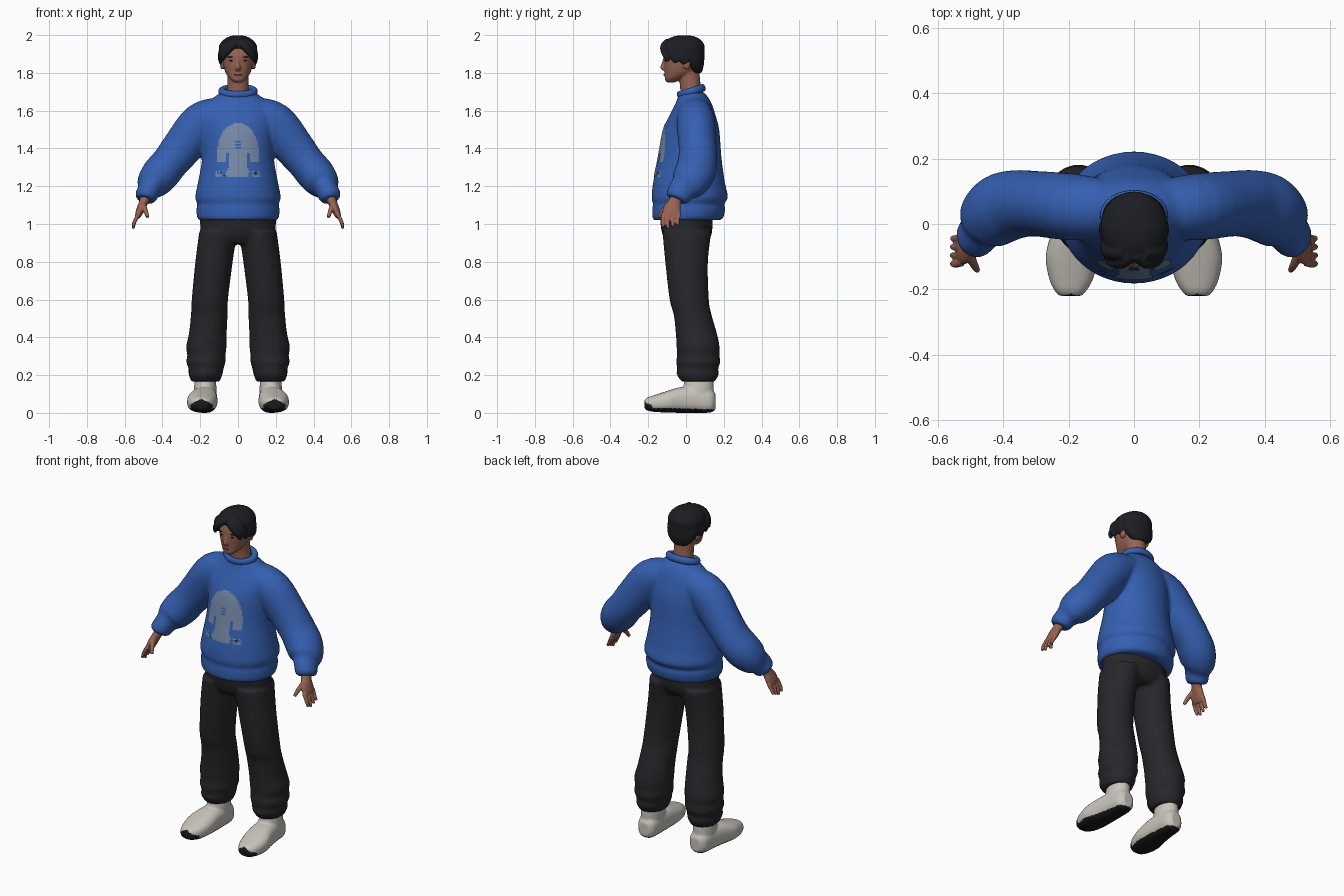
import bpy, bmesh, math, random
from mathutils import Vector, Matrix
from mathutils.bvhtree import BVHTree

random.seed(4)
cube = bpy.data.objects.get("Cube")
if cube:
    bpy.data.objects.remove(cube, do_unlink=True)


def material(name, r, g, b):
    m = bpy.data.materials.new(name)
    m.use_nodes = True
    m.diffuse_color = (r, g, b, 1)
    bsdf = m.node_tree.nodes["Principled BSDF"]
    bsdf.inputs["Base Color"].default_value = (r, g, b, 1)
    bsdf.inputs["Roughness"].default_value = 0.8
    return m


BLUE = material("sweater blue", .035, .115, .44)
CHARCOAL = material("trouser charcoal", .02, .02, .025)
BLACK = material("hair black", .012, .013, .016)
SKIN = material("skin brown", .31, .125, .085)
LIP = material("lip brown", .22, .075, .06)
WHITE = material("shoe off white", .58, .55, .5)
RUBBER = material("sole black", .01, .01, .011)
GREY = material("print grey blue", .18, .25, .39)
CREAM = material("print cream", .53, .51, .45)

X, Y, Z = Vector((1, 0, 0)), Vector((0, 1, 0)), Vector((0, 0, 1))


def spline(a, b, c, d, t):
    return [(2 * q + (r - p) * t + (2 * p - 5 * q + 4 * r - s) * t * t
             + (3 * q - p - 3 * r + s) * t ** 3) / 2 for p, q, r, s in zip(a, b, c, d)]


def loft(bm, rings, axis=None, ref=Y, side=1, sides=28, power=2, steps=4):
    """Closed smooth tube through rings of (x, y, z, radius_u, radius_v)."""
    n, dense = len(rings), []
    for i in range(n - 1):
        a, d = rings[max(i - 1, 0)], rings[min(i + 2, n - 1)]
        dense += [spline(a, rings[i], rings[i + 1], d, k / steps) for k in range(steps)]
    dense.append(rings[-1])
    mids = [Vector((r[0] * side, r[1], r[2])) for r in dense]
    loops = []
    for i, r in enumerate(dense):
        t = axis or (mids[min(i + 1, len(mids) - 1)] - mids[max(i - 1, 0)]).normalized()
        v = (ref - t * ref.dot(t)).normalized()
        u = v.cross(t)
        loop = []
        for k in range(sides):
            c, s = math.cos(math.tau * k / sides), math.sin(math.tau * k / sides)
            c = math.copysign(abs(c) ** (2 / power), c)
            s = math.copysign(abs(s) ** (2 / power), s)
            loop.append(bm.verts.new(mids[i] + u * c * r[3] + v * s * r[4]))
        loops.append(loop)
    for p, q in zip(loops, loops[1:]):
        for k in range(sides):
            j = (k + 1) % sides
            bm.faces.new((p[k], p[j], q[j], q[k]))
    bm.faces.new(loops[0])
    bm.faces.new(loops[-1])


def ball(bm, x, y, z, rx, ry, rz):
    m = Matrix.Translation((x, y, z)) @ Matrix.Diagonal((rx, ry, rz, 1))
    bmesh.ops.create_uvsphere(bm, u_segments=20, v_segments=12, radius=1, matrix=m)


def finish(name, bm, mats, voxel=None, smooth=3):
    """Turn the parts into one object, optionally fused into one skin."""
    bmesh.ops.recalc_face_normals(bm, faces=bm.faces)
    ob = bpy.data.objects.new(name, bpy.data.meshes.new(name))
    bm.to_mesh(ob.data)
    bm.free()
    bpy.context.collection.objects.link(ob)
    if voxel:
        rem = ob.modifiers.new("fuse", 'REMESH')
        rem.mode, rem.voxel_size = 'VOXEL', voxel
        soft = ob.modifiers.new("soften", 'SMOOTH')
        soft.factor, soft.iterations = .5, smooth
        dg = bpy.context.evaluated_depsgraph_get()
        mesh = bpy.data.meshes.new_from_object(ob.evaluated_get(dg))
        ob.modifiers.clear()
        ob.data = mesh
    ob.data.materials.clear()
    for m in mats:
        ob.data.materials.append(m)
    ob.data.shade_smooth()
    return ob


# Sweater: body with ribbed hem, and sleeves with gathered cuffs
bm = bmesh.new()
body = [(.005, 1.02, .205, .175), (.01, 1.035, .217, .188), (.015, 1.085, .22, .193),
        (.013, 1.105, .214, .187), (.02, 1.14, .227, .202), (.016, 1.22, .212, .19),
        (.02, 1.35, .19, .168), (.028, 1.5, .19, .148), (.035, 1.58, .2, .12),
        (.04, 1.64, .165, .095), (.035, 1.68, .115, .075), (.03, 1.7, .09, .06)]
loft(bm, [(0, *r) for r in body], Z, sides=48)
sleeve = [(.08, .045, 1.59, .085, .09), (.19, .052, 1.535, .112, .102), (.3, .062, 1.4, .106, .1),
          (.36, .06, 1.325, .098, .105), (.41, .045, 1.265, .1, .108), (.45, .012, 1.215, .088, .098),
          (.465, -.012, 1.19, .066, .078), (.475, -.028, 1.172, .06, .07),
          (.488, -.042, 1.145, .058, .066), (.494, -.05, 1.128, .045, .055)]
for s in (1, -1):
    loft(bm, sleeve, side=s, sides=36)
sweater = finish("sweater", bm, [BLUE], .01, 5)

# Collar
bpy.ops.mesh.primitive_torus_add(major_radius=.085, minor_radius=.019, major_segments=48,
                                 minor_segments=14, location=(0, .028, 1.702), rotation=(.3, 0, 0))
collar = bpy.context.object
collar.name = "collar"
collar.scale = (1, .75, 1.1)
collar.data.materials.append(BLUE)
collar.data.shade_smooth()

# Chest print: small cells laid on the sweater front
tree = BVHTree.FromObject(sweater, bpy.context.evaluated_depsgraph_get())
bm, pool, cell = bmesh.new(), {}, .008


def printed(a, z):
    if z > 1.38:
        gap = a < .02 and 1.39 < z < 1.45 and int(z / cell) % 2
        return z < 1.535 and not gap and a < .11 * math.sqrt(1 - ((z - 1.38) / .157) ** 2)
    if z > 1.33:
        return a < .05 or .066 < a < .112
    if z > 1.28:
        return a < .043 + (1.33 - z) * .3
    return a < .06 or (a < .12 and random.random() < .5)


def point(i, k):
    if (i, k) not in pool:
        hit = tree.ray_cast(Vector((i * cell, -1, k * cell)), Y)[0]
        pool[i, k] = bm.verts.new(hit - Y * .003)
    return pool[i, k]


for i in range(-15, 15):
    for k in range(156, 192):
        a, z = abs(i + .5) * cell, (k + .5) * cell
        if printed(a, z):
            f = bm.faces.new((point(i, k), point(i + 1, k), point(i + 1, k + 1), point(i, k + 1)))
            f.material_index = int(z > 1.46 and a < .042)
finish("chest_print", bm, [GREY, CREAM])

# Trousers: hips and baggy legs gathered at the ankle
bm = bmesh.new()
loft(bm, [(0, .005, .895, .14, .1), (0, .005, .95, .195, .132), (0, 0, 1.06, .2, .14)], Z, sides=40)
leg = [(.105, .005, .96, .1, .13), (.127, .003, .8, .099, .113), (.149, .017, .6, .096, .104),
       (.152, .035, .52, .097, .1), (.16, .055, .42, .1, .109), (.168, .064, .35, .107, .114),
       (.167, .065, .305, .101, .112), (.17, .065, .27, .104, .117), (.169, .062, .232, .092, .108),
       (.172, .062, .205, .09, .112), (.172, .065, .165, .075, .088)]
for s in (1, -1):
    loft(bm, leg, Z, side=s, sides=36)
finish("trousers", bm, [CHARCOAL], .01, 4)

# Shoes: black underside and toe bumper chosen by direction and position
shoe = [(.172, .157, .06, .028, .04), (.173, .13, .064, .055, .062), (.176, .05, .07, .065, .07),
        (.182, -.03, .068, .073, .068), (.19, -.1, .059, .08, .057), (.192, -.165, .05, .068, .045),
        (.194, -.205, .047, .048, .034), (.194, -.22, .046, .032, .022)]
ankle = [(.176, .055, .05, .06, .08), (.174, .065, .12, .06, .082), (.172, .07, .185, .055, .075)]
for s, label in ((1, "left"), (-1, "right")):
    bm = bmesh.new()
    loft(bm, shoe, Y, Z, s, power=2.5)
    loft(bm, ankle, Z, side=s)
    ob = finish(label + "_shoe", bm, [WHITE, RUBBER], .006, 4)
    for p in ob.data.polygons:
        c = p.center
        toe = c.y < -.18 and c.z < .075 - abs(c.x - s * .194) * .5
        p.material_index = int((p.normal.z < -.6 and c.z < .04) or toe)

# Hands: wrist, palm, four fingers and a thumb
palm = [(.485, -.045, 1.15, .03, .034), (.5, -.06, 1.115, .024, .034), (.513, -.072, 1.085, .022, .046),
        (.525, -.078, 1.055, .019, .047), (.532, -.08, 1.035, .013, .042)]
for s, label in ((1, "left"), (-1, "right")):
    bm = bmesh.new()
    loft(bm, palm, side=s, sides=20)
    for k in range(4):
        y = -.117 + .026 * k
        tip = .975 + .01 * abs(k - 1)
        loft(bm, [(.526, y, 1.055, .012, .013), (.546, y - .006, 1.015, .01, .011),
                  (.556, y - .004, tip, .008, .008)], side=s, sides=12)
    loft(bm, [(.505, -.085, 1.105, .016, .016), (.49, -.122, 1.07, .013, .013),
              (.478, -.142, 1.035, .009, .009)], side=s, sides=12)
    finish(label + "_hand", bm, [SKIN], .004, 2)

# Head with neck, nose and ears
bm = bmesh.new()
skull = [(-.08, 1.75, .02, .02), (-.068, 1.765, .04, .044), (-.042, 1.79, .06, .07),
         (-.025, 1.82, .073, .09), (-.02, 1.86, .081, .098), (-.018, 1.9, .083, .1),
         (-.015, 1.95, .07, .085), (-.012, 1.975, .04, .05)]
loft(bm, [(0, *r) for r in skull], Z, power=2.2)
loft(bm, [(0, .03, 1.65, .062, .058), (0, .022, 1.74, .056, .055), (0, .01, 1.82, .056, .06)], Z)
loft(bm, [(0, -.112, 1.88, .007, .008), (0, -.118, 1.85, .009, .012),
          (0, -.12, 1.828, .015, .017), (0, -.114, 1.812, .012, .01)], Z, sides=14)
for s in (1, -1):
    ball(bm, s * .084, .004, 1.847, .011, .02, .03)
ball(bm, 0, -.106, 1.79, .022, .011, .009)
finish("head", bm, [SKIN], .005, 3)

# Facial details
bm = bmesh.new()
for s in (1, -1):
    ball(bm, s * .034, -.108, 1.865, .013, .006, .004)
    ball(bm, s * .036, -.108, 1.884, .02, .007, .004)
finish("eyes_and_brows", bm, [BLACK])
bm = bmesh.new()
ball(bm, 0, -.113, 1.79, .02, .006, .005)
finish("mouth", bm, [LIP])

# Hair: cap, parted fringe and side locks
bm = bmesh.new()
cap = [(.055, 1.8, .045, .028), (.046, 1.83, .077, .046), (.03, 1.87, .094, .067),
       (.003, 1.91, .1, .094), (-.01, 1.945, .1, .108), (-.012, 1.975, .077, .09),
       (-.01, 1.993, .045, .055), (-.01, 1.998, .02, .025)]
loft(bm, [(0, *r) for r in cap], Z, sides=40)
for s in (1, -1):
    loft(bm, [(.008, -.09, 1.965, .02, .022), (.038, -.117, 1.938, .022, .02),
              (.07, -.112, 1.9, .018, .016), (.086, -.095, 1.862, .008, .008)], side=s, sides=14)
    loft(bm, [(.03, -.085, 1.965, .024, .025), (.072, -.082, 1.935, .022, .026),
              (.09, -.065, 1.89, .014, .026), (.092, -.05, 1.855, .007, .012)], side=s, sides=14)
    loft(bm, [(.08, -.025, 1.93, .02, .035), (.094, -.015, 1.885, .013, .032),
              (.092, .0, 1.85, .007, .018)], side=s, sides=14)
finish("hair", bm, [BLACK], .005, 3)
